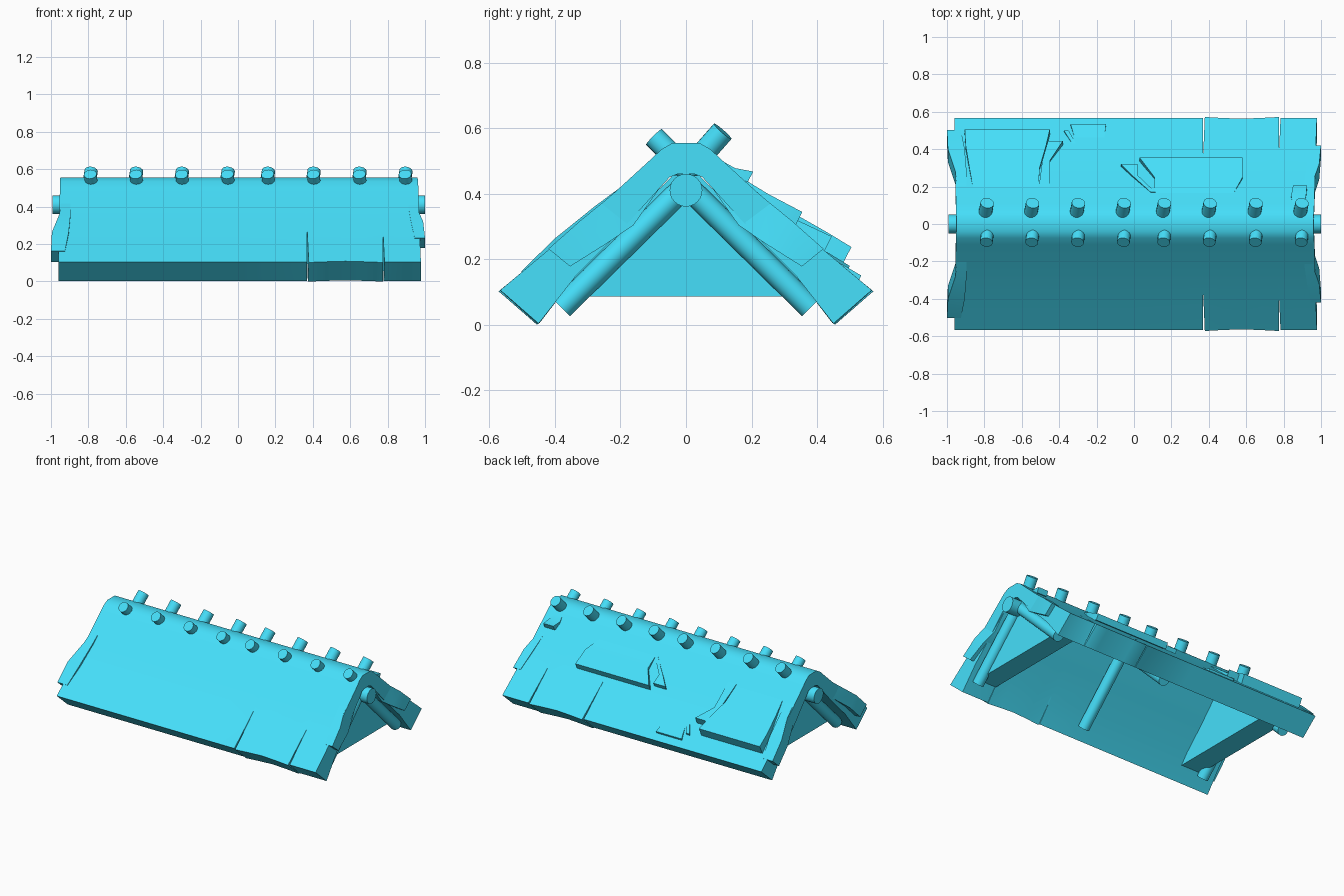
import bpy, bmesh
from math import radians
from mathutils import Vector

if "Cube" in bpy.data.objects:
    bpy.data.objects.remove(bpy.data.objects["Cube"])

# half profile of the thatch (y, z): outside from ridge to eave, and matching inside
OUTER = [(0, .555), (.04, .555), (.075, .535), (.11, .502), (.26, .365), (.42, .228), (.567, .105)]
INNER = [(0, .46), (.025, .46), (.05, .45), (.07, .428), (.20, .285), (.335, .15), (.45, .003)]

BLUE = bpy.data.materials.new("roof_blue")
BLUE.diffuse_color = (.06, .74, .96, 1)
BLUE.use_nodes = True
BLUE.node_tree.nodes["Principled BSDF"].inputs["Base Color"].default_value = BLUE.diffuse_color


def surf(y):
    for (a, za), (b, zb) in zip(OUTER, OUTER[1:]):
        if y <= b:
            return za + (zb - za) * (y - a) / (b - a)
    return OUTER[-1][1]


def mesh_object(name, verts, faces):
    bm = bmesh.new()
    vs = [bm.verts.new(v) for v in verts]
    for f in faces:
        bm.faces.new([vs[i] for i in f])
    bmesh.ops.recalc_face_normals(bm, faces=bm.faces)
    me = bpy.data.meshes.new(name)
    bm.to_mesh(me)
    bm.free()
    me.materials.append(BLUE)
    ob = bpy.data.objects.new(name, me)
    bpy.context.collection.objects.link(ob)
    return ob


def loft(name, rings):
    """Skin closed rings of equal length and cap both ends."""
    n, verts = len(rings[0]), [v for r in rings for v in r]
    faces = [(k * n + i, k * n + (i + 1) % n, (k + 1) * n + (i + 1) % n, (k + 1) * n + i)
             for k in range(len(rings) - 1) for i in range(n)]
    faces += [tuple(range(n)), tuple(range(len(verts) - n, len(verts)))]
    return mesh_object(name, verts, faces)


def smooth(ob, angle=35):
    bpy.ops.object.select_all(action='DESELECT')
    ob.select_set(True)
    bpy.context.view_layer.objects.active = ob
    bpy.ops.object.shade_smooth_by_angle(angle=radians(angle))


def rod(name, a, b, r, sides=20):
    a, b = Vector(a), Vector(b)
    bpy.ops.mesh.primitive_cylinder_add(vertices=sides, radius=r, depth=(b - a).length,
                                        location=(a + b) / 2)
    ob = bpy.context.object
    ob.name = name
    ob.data.materials.append(BLUE)
    ob.rotation_mode = 'QUATERNION'
    ob.rotation_quaternion = (b - a).to_track_quat('Z', 'Y')
    smooth(ob)
    return ob


def flap(name, rows, depth, drop=(-.45, -.89), side=1):
    """Thatch layer on the slope; rows are (y, x0, x1, lift), depth is one value or one per row."""
    rings = []
    for k, (y, x0, x1, lift) in enumerate(rows):
        d = depth[k] if isinstance(depth, list) else depth
        z = surf(y) + lift
        yb, zb = y + drop[0] * d, z + drop[1] * d
        rings.append([(x0, side * y, z), (x1, side * y, z),
                      (x1, side * yb, zb), (x0, side * yb, zb)])
    ob = loft(name, rings)
    smooth(ob, 30)
    return ob


# main thatch: the profile repeated along x, eave slightly wavy on the loose bundle
rings = []
for x, flare, wave in [(-.95, -.01, 0), (-.5, 0, 0), (0, 0, 0), (.367, 0, 0), (.38, 0, .007),
                       (.47, 0, 0), (.575, 0, -.006), (.68, 0, 0), (.772, 0, .007),
                       (.785, 0, 0), (.96, .018, 0)]:
    def point(p, s, i):
        t = (i / 6) ** 2
        k = wave if i == 6 else 0
        return (x + flare * t, s * (p[0] + k * .7), p[1] - k * .5)
    out = [point(OUTER[i], -1, i) for i in range(6, 0, -1)] + [point(OUTER[i], 1, i) for i in range(1, 7)]
    inn = [point(INNER[i], 1, i) for i in range(6, 0, -1)] + [point(INNER[i], -1, i) for i in range(1, 7)]
    rings.append(out + inn)
thatch = loft("thatch_roof", rings)

# tapered slits cut into both eaves
for x in (.377, .782):
    for s in (1, -1):
        plan = [(x - .008, s * .35), (x - .008, s * .7), (x + .007, s * .7)]
        cutter = loft("slit_cutter", [[(a, b, z) for a, b in plan] for z in (-.2, .7)])
        cutter.hide_render = True
        m = thatch.modifiers.new("slit", 'BOOLEAN')
        m.operation, m.solver, m.object = 'DIFFERENCE', 'EXACT', cutter
        bpy.context.view_layer.objects.active = thatch
        bpy.ops.object.modifier_apply(modifier=m.name)
        bpy.data.objects.remove(cutter)
smooth(thatch, 30)

# straw bundles sticking out at the gable ends
for s in (1, -1):
    flap("right_end_bundle", [(.14, .90, .955, -.004), (.25, .915, .965, .002),
                              (.32, .925, .99, .006), (.42, .945, 1.0, .003)],
         [.08, .115, .108, .085], (-.78, -.63), s)
    flap("left_end_bundle", [(.18, -.945, -.895, -.004), (.28, -.955, -.895, .012),
                             (.40, -.995, -.905, .018), (.503, -1.0, -.925, .004)],
         .09, (-.76, -.65), s)

# layered patches on the back slope
flap("large_left_patch", [(.19, -.86, -.51, -.002), (.3, -.88, -.505, .025),
                          (.42, -.90, -.47, .06), (.505, -.905, -.45, .08)], .065)
flap("left_patch_strand", [(.19, -.51, -.45, .004), (.34, -.49, -.45, .022),
                           (.445, -.46, -.38, .062)], .06)
flap("large_right_patch", [(.16, .11, .53, -.002), (.25, .11, .58, .025),
                           (.355, .03, .58, .06)], .042)
flap("right_patch_strand", [(.17, .09, .115, .004), (.26, -.01, .02, .02),
                            (.32, -.07, .02, .035)], .042)
flap("small_low_patch", [(.44, -.31, -.16, -.006), (.535, -.34, -.15, .018)], .03)
flap("small_low_strand", [(.43, -.33, -.31, .002), (.5, -.375, -.35, .018)], .03)
flap("small_top_patch", [(.10, .85, .90, -.006), (.15, .84, .92, .012),
                         (.205, .85, .925, .052)], .035)

# ridge pole and three pairs of rafters
rod("ridge_pole", (-.993, 0, .41), (1, 0, .41), .05, 24)
for x in (-.86, .08, .915):
    for s in (1, -1):
        rod("rafter", (x, 0, .425), (x, s * .38, .051), .036)

# thick triangular gable walls reaching up to the underside of the thatch
for x0, x1 in [(-.85, -.70), (.77, .91)]:
    loft("gable_wall", [[(x, -.385, .085), (x, .385, .085), (x, .34, .155), (x, .21, .29),
                         (x, .04, .455), (x, -.04, .455), (x, -.21, .29), (x, -.34, .155)]
                        for x in (x0, x1)])

# pairs of pegs crossing at the ridge
for x in (-.79, -.547, -.302, -.057, .158, .402, .648, .893):
    rod("back_peg", (x - .02, -.02, .44), (x + .005, .112, .59), .036, 16)
    rod("front_peg", (x + .015, .015, .46), (x, -.098, .573), .034, 16)
